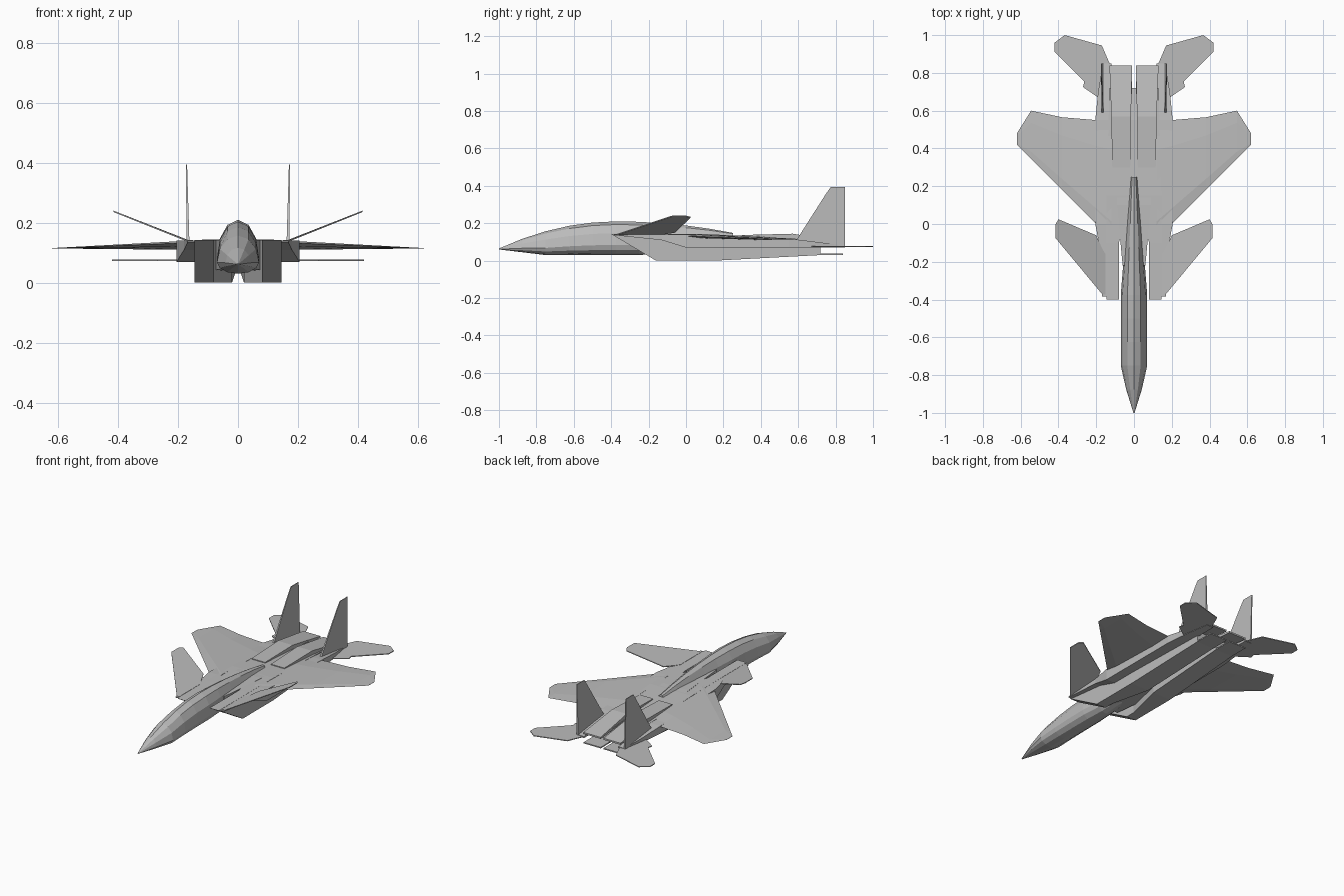
import bpy
import bmesh
from math import sin, cos, pi

cube = bpy.data.objects.get("Cube")
if cube:
    bpy.data.objects.remove(cube, do_unlink=True)

airframe_grey = bpy.data.materials.new("airframe grey")
airframe_grey.use_nodes = True
airframe_grey.diffuse_color = (.5, .5, .5, 1)
shader = airframe_grey.node_tree.nodes["Principled BSDF"]
shader.inputs["Base Color"].default_value = airframe_grey.diffuse_color


def loft(name, rings, mirror=True):
    """Skin a row of equal-length rings, cap both ends, mirror across x."""
    bm = bmesh.new()
    loops = [[bm.verts.new(point) for point in ring] for ring in rings]
    for near, far in zip(loops, loops[1:]):
        for i in range(len(near)):
            bm.faces.new((near[i - 1], near[i], far[i], far[i - 1]))
    bm.faces.new(loops[0])
    bm.faces.new(loops[-1])
    bmesh.ops.recalc_face_normals(bm, faces=bm.faces)
    mesh = bpy.data.meshes.new(name)
    bm.to_mesh(mesh)
    bm.free()
    mesh.materials.append(airframe_grey)
    part = bpy.data.objects.new(name, mesh)
    bpy.context.collection.objects.link(part)
    if mirror:
        modifier = part.modifiers.new("mirror", "MIRROR")
        modifier.use_mirror_merge = False


def box(y, inner, outer, bottom, top, rake=0):
    """Rectangular section at y; rake pushes its lower edge back."""
    return [(inner, y + rake, bottom), (outer, y + rake, bottom),
            (outer, y, top), (inner, y, top)]


def plate(name, outline, height, thickness=.005):
    """Thin horizontal surface whose height follows a rule in x."""
    loft(name, [[(x, y, height(x) + side * thickness) for x, y in outline]
                for side in (-.5, .5)])


# Fuselage: egg-shaped sections under one long arched back
def fuselage_section(y, sides=12):
    nose = min(1, (y + 1) * 4)
    width = max(.003, min(.07 * nose ** .75, .04 - .08 * y))
    arch = .365 if y < -.37 else .16
    top = .21 - arch * (y + .37) ** 2
    bottom = max(.06 - .03 * nose, .06 + .16 * y)
    waist = bottom + .3 * (top - bottom)
    ring = []
    for step in range(sides):
        angle = 2 * pi * step / sides
        reach = top - waist if cos(angle) > 0 else waist - bottom
        ring.append((width * sin(angle), y, waist + reach * cos(angle)))
    return ring


loft("fuselage", [fuselage_section(step / 8 - 1) for step in range(11)], mirror=False)

# Body between the engines
loft("centre_body", [box(y, -half_width, half_width, bottom, top)
                     for y, half_width, bottom, top in (
                         (-.22, .06, .045, .142), (.1, .09, .04, .142),
                         (.55, .09, .05, .12), (.72, .06, .06, .1))], mirror=False)

# Engine nacelles with raked intakes
loft("engine_nacelle", [box(-.4, .08, .145, bottom=0, top=.142, rake=.24),
                        box(-.1, .08, .145, bottom=0, top=.142),
                        box(.15, .02, .145, bottom=0, top=.14),
                        box(.72, .01, .13, bottom=.03, top=.11)])

# Raised engine covers ending in the nozzle flaps
loft("upper_engine_cover", [box(.3, .02, .115, bottom=.12, top=.137),
                            box(.57, .016, .12, bottom=.11, top=.144),
                            box(.84, .01, .13, bottom=.09, top=.1)])
loft("lower_nozzle_flap", [box(y, .01, .13, bottom=.03, top=.037) for y in (.7, .84)])

# Side booms that carry the wings and tails
loft("side_boom", [box(-.385, .13, .168, bottom=.136, top=.141),
                   box(-.13, .13, .18, bottom=.11, top=.141),
                   box(0, .13, .205, bottom=.07, top=.141),
                   box(.55, .12, .205, bottom=.07, top=.118),
                   box(.7, .12, .19, bottom=.07, top=.1),
                   box(.85, .12, .165, bottom=.07, top=.08)])


# Main wings: six-sided aerofoils that thin towards the tip
def wing_section(x, trailing_edge):
    leading_edge = x - .2
    chord = trailing_edge - leading_edge
    front_height = .14 - .04 * x
    drop = .115 - front_height
    half_thickness = .013 - .02 * x
    return [(x, leading_edge + along * chord,
             front_height + along * drop + side * half_thickness)
            for along, side in ((0, 0), (.15, 1), (.75, 1),
                                (1, 0), (.75, -1), (.15, -1))]


loft("wing", [wing_section(x, trailing_edge) for x, trailing_edge in (
    (.12, .55), (.2, .55), (.38, .565), (.545, .6), (.62, .48))])

# Canards, angled upward from the boom
plate("canard", [(.15, -.375), (.17, -.37), (.415, -.075), (.415, 0),
                 (.4, .025), (.2, -.06), (.166, -.135), (.15, -.16)],
      height=lambda x: .14 + .4 * max(0, x - .17))

# Horizontal tails with a notched leading edge
plate("tailplane", [(.125, .64), (.19, .67), (.27, .725), (.263, .755), (.42, .91),
                    (.42, .96), (.367, 1), (.17, .945), (.125, .84)],
      height=lambda x: .075)

# Vertical fins, leaning slightly outward and thinning upward
fin_outline = [(.58, .1), (.6, .125), (.75, .36), (.775, .395), (.85, .395), (.85, .075)]
loft("fin", [[(.164 + .02 * z + side * (.006 - .01 * z), y, z) for y, z in fin_outline]
             for side in (-1, 1)])
